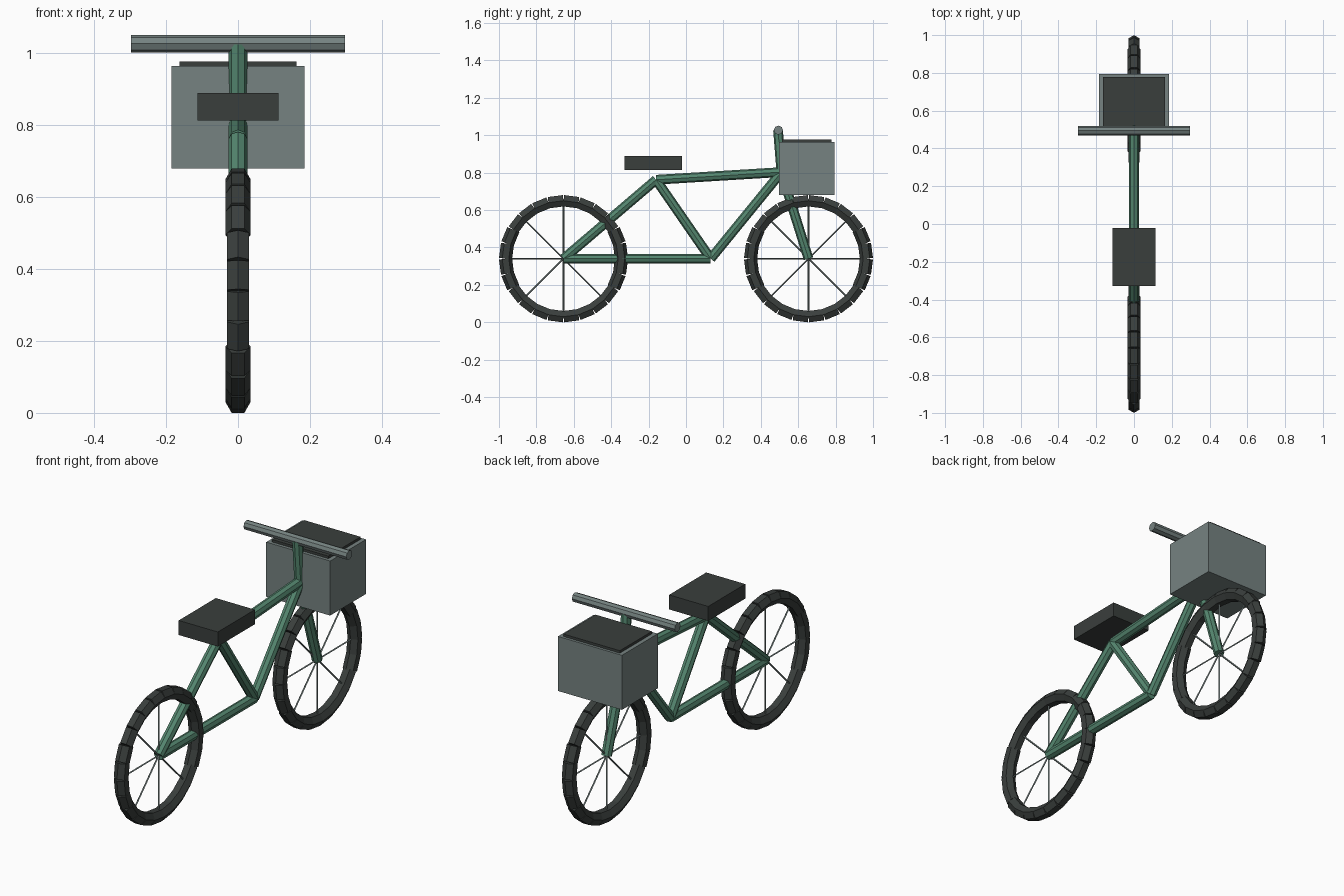
import bpy, bmesh, math
from mathutils import Vector, Matrix

if "Cube" in bpy.data.objects:
    bpy.data.objects.remove(bpy.data.objects["Cube"])


def material(name, rgb):
    m = bpy.data.materials.new(name)
    m.diffuse_color = (*rgb, 1)
    m.use_nodes = True
    m.node_tree.nodes["Principled BSDF"].inputs["Base Color"].default_value = m.diffuse_color
    return m


GREEN = material("green_paint", (0.09, 0.24, 0.16))
DARK = material("dark_rubber", (0.042, 0.049, 0.046))
GREY = material("grey_metal", (0.18, 0.225, 0.22))


def finish(bm, name, mat):
    bmesh.ops.recalc_face_normals(bm, faces=bm.faces)
    me = bpy.data.meshes.new(name)
    bm.to_mesh(me)
    bm.free()
    me.materials.append(mat)
    ob = bpy.data.objects.new(name, me)
    bpy.context.collection.objects.link(ob)
    return ob


def add_tube(bm, a, b, r, sides):
    """Flat-faced capped tube between two points."""
    a, b = Vector(a), Vector(b)
    d = (b - a).normalized()
    ref = Vector((1, 0, 0)) if abs(d.z) > 0.9 else Vector((0, 0, 1))
    u = d.cross(ref).normalized()
    v = d.cross(u)
    rings = []
    for p in (a, b):
        rings.append([bm.verts.new(p + r * (math.cos(t) * u + math.sin(t) * v))
                      for t in (2 * math.pi * i / sides for i in range(sides))])
    for i in range(sides):
        j = (i + 1) % sides
        bm.faces.new((rings[0][i], rings[0][j], rings[1][j], rings[1][i]))
    bm.faces.new(rings[0][::-1])
    bm.faces.new(rings[1])


def tube(name, a, b, r, mat, sides=8):
    bm = bmesh.new()
    add_tube(bm, a, b, r, sides)
    return finish(bm, name, mat)


def box(name, lo, hi, mat):
    lo, hi = Vector(lo), Vector(hi)
    bm = bmesh.new()
    bmesh.ops.create_cube(bm, size=1, matrix=Matrix.Translation((lo + hi) / 2)
                          @ Matrix.Diagonal((*(hi - lo), 1)))
    return finish(bm, name, mat)


# Wheels: tyre of 24 short hexagonal blocks, 8 thin spokes
RIM = 0.31
for label, cy in (("rear", -0.655), ("front", 0.655)):
    def on_rim(deg):
        t = math.radians(deg)
        return (0, cy + RIM * math.cos(t), 0.34 + RIM * math.sin(t))
    tyre = bmesh.new()
    for k in range(24):
        add_tube(tyre, on_rim(15 * k), on_rim(15 * k + 15), 0.035, 6)
    finish(tyre, label + "_tyre", DARK)
    spokes = bmesh.new()
    for k in range(8):
        add_tube(spokes, (0, cy, 0.34), on_rim(45 * k), 0.0045, 4)
    finish(spokes, label + "_spokes", GREY)

# Frame
rear, hub = (0, -0.655, 0.34), (0, 0.655, 0.34)
crank, seat_top, head = (0, 0.132, 0.34), (0, -0.16, 0.762), (0, 0.51, 0.803)
bar_mid = (0, 0.492, 1.027)
for name, a, b in (("chain_stay", rear, crank), ("seat_stay", rear, seat_top),
                   ("seat_tube", crank, seat_top), ("top_tube", seat_top, head),
                   ("down_tube", crank, head), ("fork", hub, head),
                   ("stem", head, bar_mid)):
    tube(name, a, b, 0.026, GREEN)

# Handlebar, seat, basket
tube("handlebar", (-0.297, 0.494, 1.027), (0.297, 0.494, 1.027), 0.0245, GREY)
box("seat", (-0.113, -0.328, 0.814), (0.113, -0.022, 0.89), DARK)
box("basket", (-0.185, 0.497, 0.68), (0.185, 0.793, 0.965), GREY)
box("basket_lid", (-0.163, 0.514, 0.95), (0.163, 0.779, 0.978), DARK)
